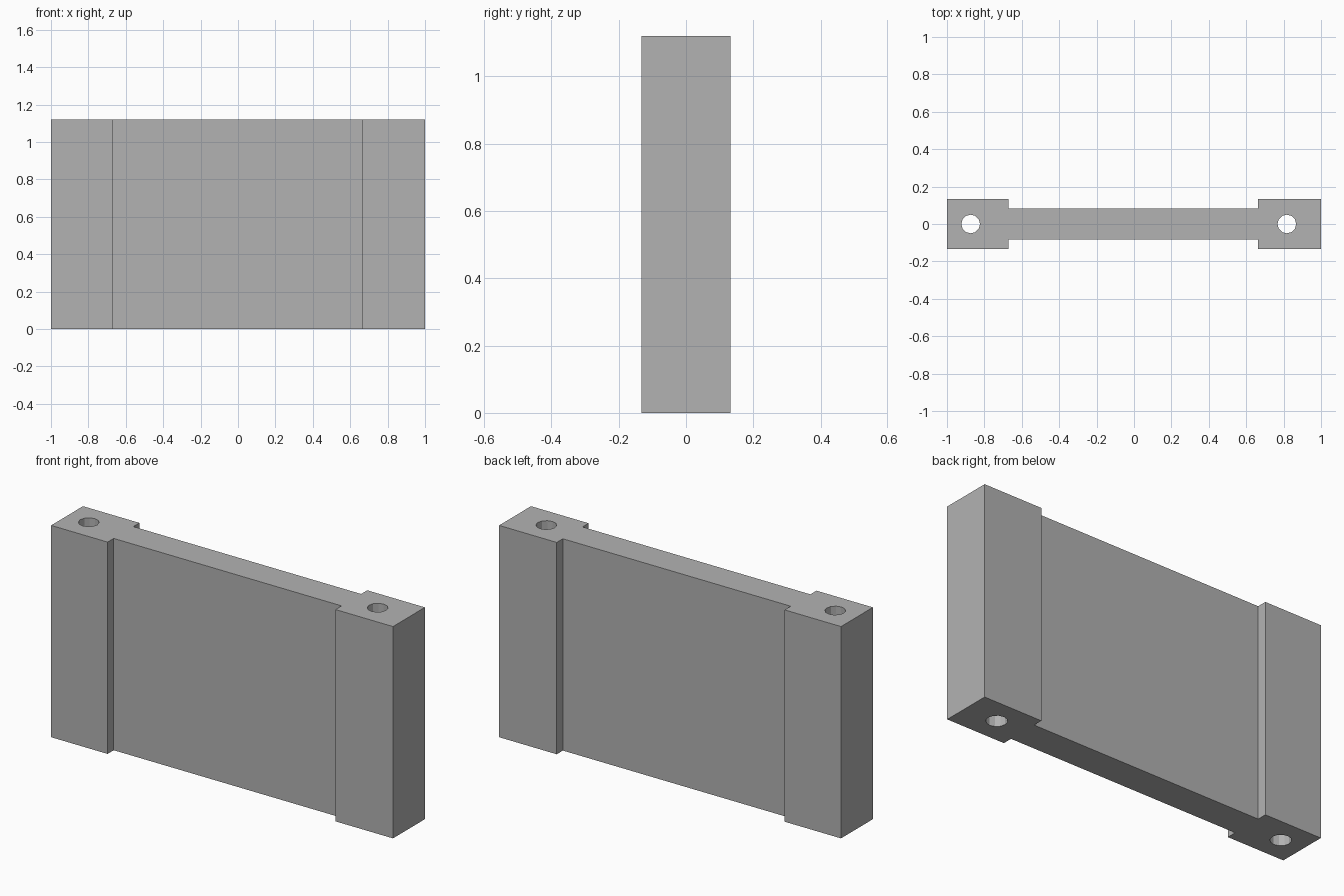
import bpy
import bmesh
from math import cos, sin, tau

cube = bpy.data.objects.get("Cube")
if cube:
    bpy.data.objects.remove(cube, do_unlink=True)

HEIGHT = 1.12
END_Y, WEB_Y = 0.133, 0.082      # half thickness of end blocks and web
LEFT_X, RIGHT_X = -0.67, 0.663   # inner faces of the end blocks
HOLES = (-0.873, 0.817)
HOLE_RADIUS, HOLE_SIDES = 0.05, 12

grey = bpy.data.materials.new("plain grey")
grey.use_nodes = True
colour = (0.448, 0.448, 0.448, 1)
grey.diffuse_color = colour
grey.node_tree.nodes["Principled BSDF"].inputs["Base Color"].default_value = colour


def add_loop(bm, points):
    """Add a closed outline of edges on the ground."""
    verts = [bm.verts.new((x, y, 0)) for x, y in points]
    return [bm.edges.new((a, b)) for a, b in zip(verts, verts[1:] + verts[:1])]


# Panel outline: the front half, then its mirror image
front = [(-1, -END_Y), (LEFT_X, -END_Y), (LEFT_X, -WEB_Y),
         (RIGHT_X, -WEB_Y), (RIGHT_X, -END_Y), (1, -END_Y)]
outline = front + [(x, -y) for x, y in reversed(front)]

bm = bmesh.new()
edges = add_loop(bm, outline)

# Bolt holes through the end blocks
for cx in HOLES:
    angles = [tau * i / HOLE_SIDES for i in range(HOLE_SIDES)]
    edges += add_loop(bm, [(cx + HOLE_RADIUS * cos(a), HOLE_RADIUS * sin(a))
                           for a in angles])

# Fill the section and raise it into a solid
bmesh.ops.triangle_fill(bm, use_beauty=True, edges=edges, normal=(0, 0, 1))
raised = bmesh.ops.extrude_face_region(bm, geom=bm.faces[:], use_keep_orig=True)
top = [v for v in raised["geom"] if isinstance(v, bmesh.types.BMVert)]
bmesh.ops.translate(bm, verts=top, vec=(0, 0, HEIGHT))
bmesh.ops.recalc_face_normals(bm, faces=bm.faces[:])

mesh = bpy.data.meshes.new("panel_with_end_blocks")
bm.to_mesh(mesh)
bm.free()
mesh.materials.append(grey)
panel = bpy.data.objects.new("panel_with_end_blocks", mesh)
bpy.context.collection.objects.link(panel)
